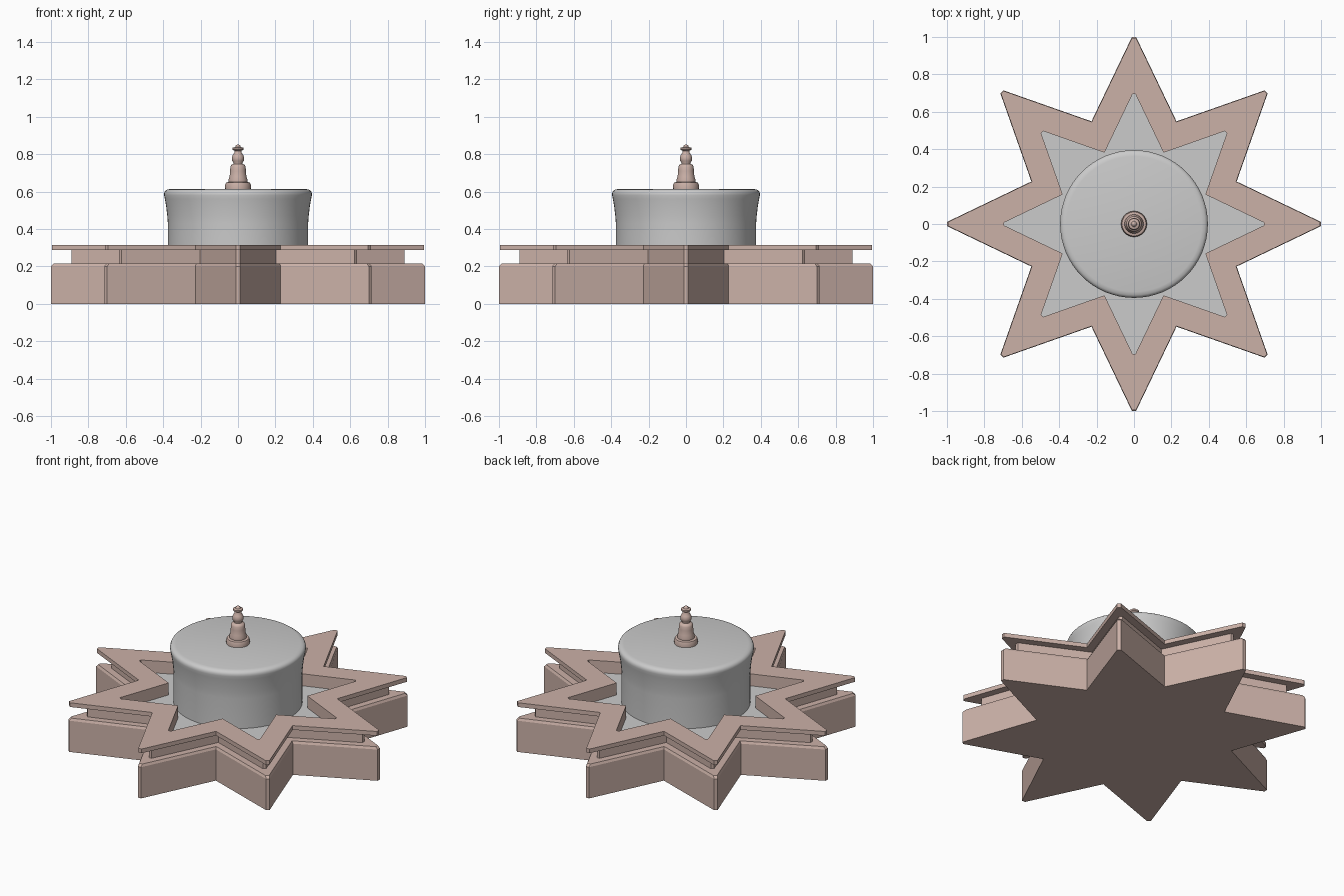
import bpy, bmesh, math

if "Cube" in bpy.data.objects:
    bpy.data.objects.remove(bpy.data.objects["Cube"])

stone = bpy.data.materials.new("rosy_stone")
stone.diffuse_color = (0.60, 0.44, 0.39, 1)
stone.use_nodes = True
stone.node_tree.nodes["Principled BSDF"].inputs["Base Color"].default_value = stone.diffuse_color


def star(scale):
    """Eight-pointed star outline with slightly blunted tips."""
    pts = []
    for i in range(8):
        a = i * math.pi / 4
        for r, t in ((1.0, a - 0.011), (1.0, a + 0.011), (0.594, a + math.pi / 8)):
            pts.append((scale * r * math.cos(t), scale * r * math.sin(t)))
    return pts


def circle(radius, n=64):
    return [(radius * math.cos(2 * math.pi * i / n), radius * math.sin(2 * math.pi * i / n))
            for i in range(n)]


def loft(name, outline, sections, closed=False, mat=None, smooth=None):
    """Stack (size, z) sections of an outline; cap the ends or close into a ring."""
    bm = bmesh.new()
    rings = [[bm.verts.new((x, y, z)) for x, y in outline(s)] for s, z in sections]
    pairs = list(zip(rings, rings[1:]))
    if closed:
        pairs.append((rings[-1], rings[0]))
    else:
        bm.faces.new(rings[0][::-1])
        bm.faces.new(rings[-1])
    for low, high in pairs:
        n = len(low)
        for i in range(n):
            j = (i + 1) % n
            bm.faces.new((low[i], low[j], high[j], high[i]))
    bmesh.ops.recalc_face_normals(bm, faces=bm.faces)
    me = bpy.data.meshes.new(name)
    bm.to_mesh(me)
    bm.free()
    ob = bpy.data.objects.new(name, me)
    bpy.context.collection.objects.link(ob)
    if mat:
        me.materials.append(mat)
    if smooth:
        bpy.ops.object.select_all(action='DESELECT')
        ob.select_set(True)
        bpy.context.view_layer.objects.active = ob
        bpy.ops.object.shade_smooth_by_angle(angle=math.radians(smooth))
    return ob


# Solid star base with a small chamfer on the top edge
loft("star_base", star, [(1.0, 0), (1.0, 0.2), (0.985, 0.215)], mat=stone)

# Basin wall: recessed neck under an overhanging rim, open in the middle
loft("basin_rim", star, [(0.89, 0.21), (0.89, 0.288), (0.995, 0.288),
                         (0.995, 0.315), (0.695, 0.315), (0.695, 0.21)],
     closed=True, mat=stone)

# Grey water surface inside the basin
loft("water", star, [(0.70, 0.212), (0.70, 0.238)])

# Central drum, flaring gently to a rounded top edge
loft("falling_water_drum", circle,
     [(0.375, 0.22), (0.375, 0.43), (0.378, 0.47), (0.384, 0.52), (0.391, 0.56),
      (0.395, 0.58), (0.395, 0.592), (0.390, 0.603), (0.380, 0.610), (0.362, 0.614)],
     smooth=35)

# Turned finial on top
loft("finial", lambda r: circle(r, 32),
     [(0.068, 0.61), (0.069, 0.635), (0.064, 0.648), (0.050, 0.651), (0.051, 0.662),
      (0.045, 0.680), (0.042, 0.710), (0.041, 0.732), (0.036, 0.742), (0.024, 0.748),
      (0.024, 0.754), (0.031, 0.764), (0.033, 0.780), (0.028, 0.795), (0.020, 0.806),
      (0.019, 0.818), (0.029, 0.824), (0.029, 0.834), (0.015, 0.838), (0.012, 0.846),
      (0.004, 0.852)],
     mat=stone, smooth=40)
